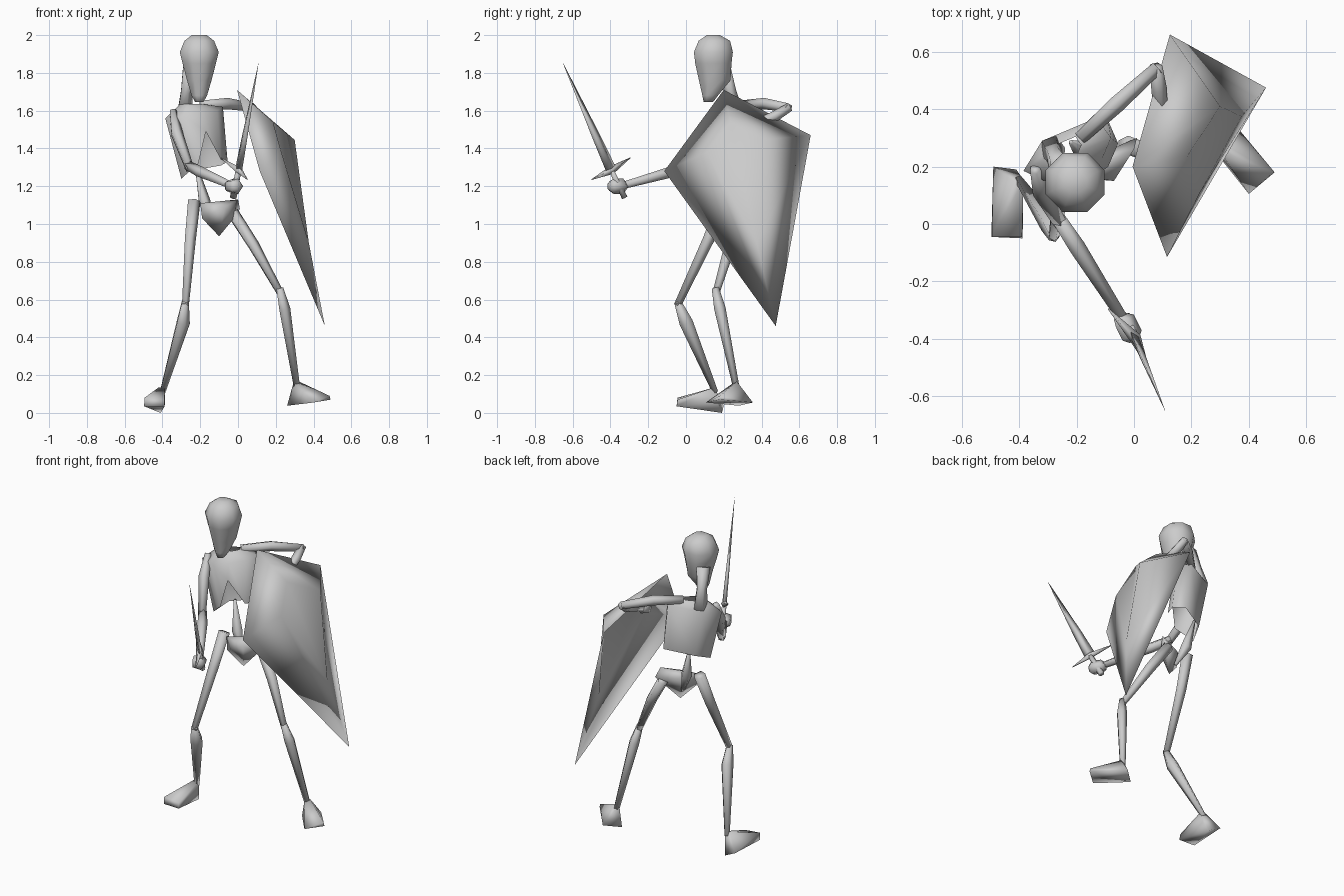
import bpy, bmesh, math
from mathutils import Vector


def finish(name, bm, smooth=True):
    bmesh.ops.recalc_face_normals(bm, faces=bm.faces)
    me = bpy.data.meshes.new(name)
    bm.to_mesh(me)
    bm.free()
    for p in me.polygons:
        p.use_smooth = smooth
    ob = bpy.data.objects.new(name, me)
    bpy.context.collection.objects.link(ob)
    return ob


def skin_rings(name, rings, caps=True):
    bm = bmesh.new()
    rows = [[bm.verts.new(p) for p in r] for r in rings]
    n = len(rows[0])
    for a, b in zip(rows, rows[1:]):
        for i in range(n):
            bm.faces.new((a[i], a[(i + 1) % n], b[(i + 1) % n], b[i]))
    if caps:
        bm.faces.new(rows[0])
        bm.faces.new(rows[-1])
    return finish(name, bm)


def bone(name, pts, radii, sides=5, side=Vector((1, 0, 0)), flat=1.0):
    # tapered tube along a path
    pts = [Vector(p) for p in pts]
    rings = []
    for i, p in enumerate(pts):
        t = (pts[min(i + 1, len(pts) - 1)] - pts[max(i - 1, 0)]).normalized()
        u = (side - t * side.dot(t)).normalized()
        v = t.cross(u)
        rings.append([p + radii[i] * (u * math.cos(k * math.tau / sides) +
                      v * flat * math.sin(k * math.tau / sides)) for k in range(sides)])
    return skin_rings(name, rings)


def hull(name, pts):
    bm = bmesh.new()
    for p in pts:
        bm.verts.new(p)
    res = bmesh.ops.convex_hull(bm, input=bm.verts)
    bmesh.ops.delete(bm, geom=[v for v in set(res["geom_interior"] + res["geom_unused"])
                               if isinstance(v, bmesh.types.BMVert)], context='VERTS')
    return finish(name, bm)


# skull: (z, centre y, half width, half depth)
skull = [(1.645, .118, .022, .025), (1.68, .128, .042, .042), (1.76, .152, .066, .085),
         (1.85, .145, .09, .098), (1.91, .145, .105, .105), (1.97, .15, .08, .085),
         (2.0, .145, .04, .035)]
skin_rings("skull", [[(-.205 + w * math.cos(k * math.tau / 8 + .39), y + d * math.sin(k * math.tau / 8 + .39), z)
                      for k in range(8)] for z, y, w, d in
                     [(z, y, w * 1.06, d * 1.06) for z, y, w, d in skull]])
bone("neck", [(-.255, .195, 1.82), (-.275, .235, 1.7), (-.285, .265, 1.58)], [.045, .033, .045])

# ribcage: closed at the top, open below with an arched front
upper = [(-.385, .185, 1.56), (-.32, .29, 1.58), (-.13, .37, 1.61), (-.08, .30, 1.62),
         (-.11, .23, 1.60), (-.18, .16, 1.59), (-.29, .14, 1.57)]
lower = [(-.30, .18, 1.24), (-.26, .28, 1.28), (-.09, .36, 1.31), (-.055, .28, 1.33),
         (-.09, .20, 1.34), (-.17, .14, 1.49), (-.21, .12, 1.32)]
top = [(-.24 + (x + .22) * .4, .26 + (y - .26) * .4, 1.635) for x, y, z in upper]
skin_rings("ribcage", [lower, upper, top], caps=False)

# spine and pelvis
bone("spine", [(-.22, .285, 1.30), (-.18, .255, 1.12), (-.13, .22, 1.0)], [.008, .034, .01], 5)
hull("pelvis", [(-.20, .17, 1.11), (-.19, .16, 1.03), (-.07, .15, 1.09), (-.10, .20, .935),
                (0, .26, 1.13), (.01, .30, 1.08), (-.03, .24, 1.02), (-.13, .24, 1.08)])

# legs
bone("right_thigh", [(-.235, .20, 1.12), (-.255, .12, .92), (-.28, -.045, .57)], [.036, .032, .02])
bone("right_shin", [(-.28, -.045, .59), (-.292, 0, .48), (-.40, .155, .11)], [.02, .038, .016])
bone("left_thigh", [(-.03, .275, 1.06), (.08, .235, .89), (.22, .16, .64)], [.034, .032, .02])
bone("left_shin", [(.22, .155, .66), (.245, .18, .55), (.31, .265, .14)], [.02, .032, .018])
hull("right_foot", [(-.497, -.045, .035), (-.388, -.05, .035), (-.495, -.045, .08), (-.39, -.045, .07),
                    (-.49, .20, .04), (-.41, .19, 0), (-.39, .16, .06), (-.42, .15, .135), (-.385, .15, .135)])
hull("left_foot", [(.49, .18, .07), (.40, .105, .055), (.485, .18, .09), (.345, .354, .055),
                   (.26, .28, .038), (.295, .26, .165), (.325, .27, .165)])

# sword arm
bone("right_upper_arm", [(-.345, .19, 1.60), (-.325, .12, 1.48), (-.255, .0, 1.29)], [.02, .034, .024])
bone("right_forearm", [(-.265, .02, 1.31), (-.20, -.08, 1.275), (-.04, -.33, 1.205)], [.026, .031, .02])
bone("right_hand", [(-.06, -.32, 1.20), (-.035, -.34, 1.20), (-.01, -.39, 1.20), (0, -.405, 1.2)],
     [.02, .042, .042, .022])

# shield arm
bone("left_upper_arm", [(-.19, .30, 1.63), (-.06, .42, 1.637), (.08, .545, 1.615)], [.026, .032, .024])
bone("left_forearm", [(.075, .55, 1.62), (.085, .47, 1.57), (.10, .30, 1.50)], [.024, .03, .02])
bone("left_hand", [(.10, .32, 1.51), (.105, .28, 1.49), (.11, .23, 1.47)], [.02, .036, .026])

# sword
across = Vector((.14, -.205, -.115)).normalized()
grip, base, tip = Vector((-.025, -.325, 1.14)), Vector((.003, -.395, 1.285)), Vector((.108, -.65, 1.85))
bone("sword_grip", [grip, base], [.018, .015], 6)
bone("sword_blade", [base, base.lerp(tip, .3), tip], [.033, .026, .001], 4, across, .4)
bone("sword_guard", [(-.09, -.295, 1.35), base, (.05, -.50, 1.235)], [.002, .022, .002], 4)

# shield: bulging front and hollow back that share one sharp rim
rim = [(-.005, .20, 1.71), (.125, .66, 1.47), (.46, .475, .46), (.115, -.115, 1.28)]
boss = [(.185, .235, 1.54), (.30, .41, 1.445), (.375, .375, .90), (.23, .11, 1.38)]
inward = Vector((-.944, .09, -.319)) * .02
bm = bmesh.new()
r = [bm.verts.new(p) for p in rim]
for shift in (Vector(), inward):
    b = [bm.verts.new(Vector(p) + shift) for p in boss]
    for i in range(4):
        j = (i + 1) % 4
        bm.faces.new((r[i], r[j], b[j], b[i]))
    bm.faces.new(b)
finish("shield", bm)
